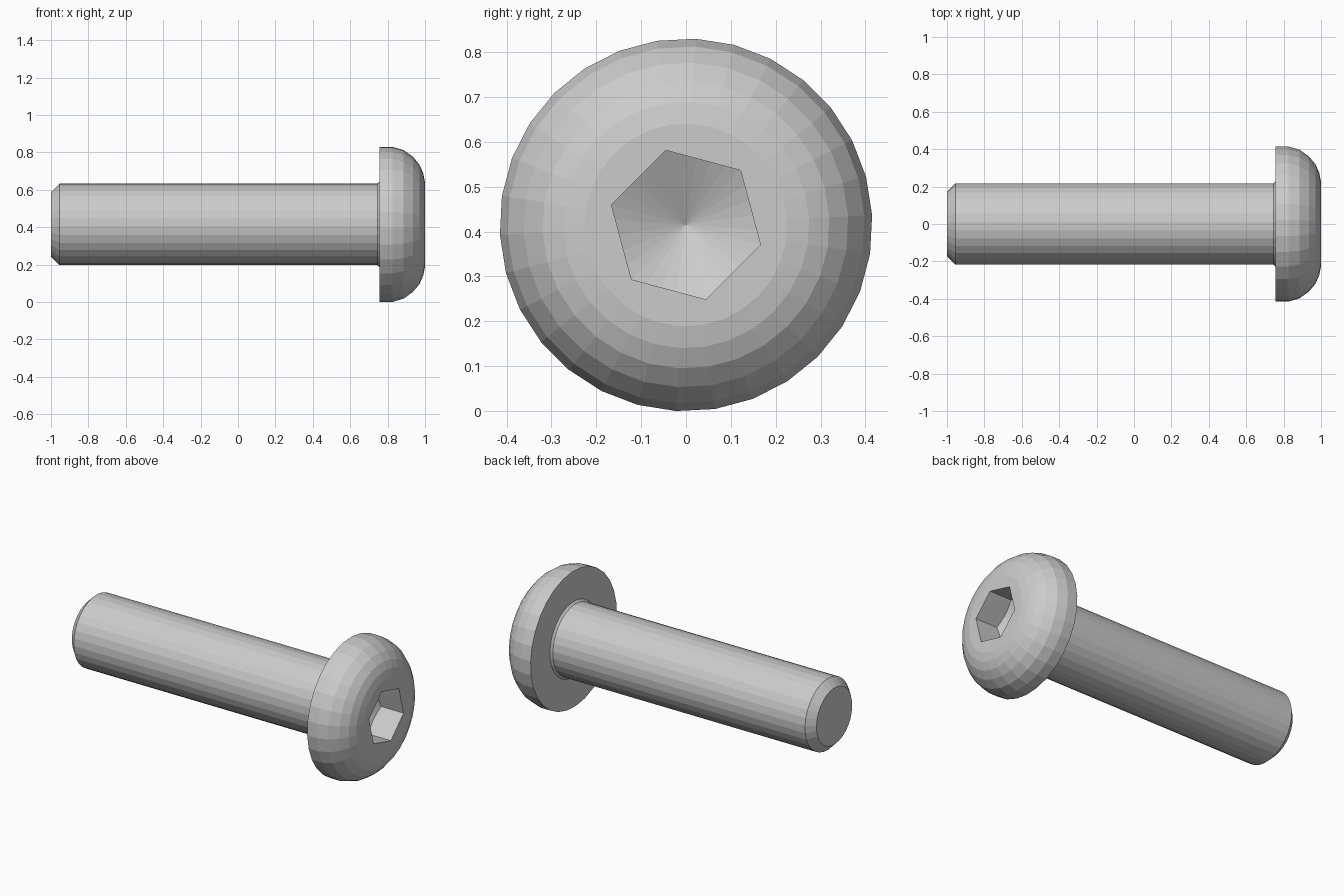
import bpy, bmesh, math

if "Cube" in bpy.data.objects:
    bpy.data.objects.remove(bpy.data.objects["Cube"])

SEG = 30
AXIS_Z = 0.415
HEX_R = 0.172


def circle(x, r, start=3):
    """Ring of points around the screw axis; angle measured from +y to +z."""
    return [(x, r * math.cos(math.radians(start + i * 360 / SEG)),
             AXIS_Z + r * math.sin(math.radians(start + i * 360 / SEG)))
            for i in range(SEG)]


def hexagon(x, start=-15, slope=0.0):
    """Hexagonal ring with SEG points; slope sinks points nearer the axis."""
    pts, per = [], SEG // 6
    for k in range(6):
        a, b = (math.radians(start + 60 * (k + j)) for j in (0, 1))
        for j in range(per):
            t = j / per
            y = HEX_R * (math.cos(a) * (1 - t) + math.cos(b) * t)
            z = HEX_R * (math.sin(a) * (1 - t) + math.sin(b) * t)
            pts.append((x - slope * (HEX_R - math.hypot(y, z)), y, AXIS_Z + z))
    return pts


# Shaft with chamfered tip and small fillet, then the domed button head
profile = [(-1, 0.172), (-0.955, 0.218), (0.745, 0.218), (0.757, 0.23),
           (0.757, 0.4155), (0.825, 0.4155), (0.885, 0.398), (0.935, 0.362),
           (0.97, 0.32), (0.99, 0.275), (1.0, 0.226)]
rings = [circle(x, r) for x, r in profile]

# Hex socket: rim, then wall bottom where it meets the conical floor
rings += [hexagon(1.0), hexagon(0.85, slope=0.5)]

bm = bmesh.new()
loops = [[bm.verts.new(p) for p in ring] for ring in rings]
for a, b in zip(loops, loops[1:]):
    for i in range(SEG):
        j = (i + 1) % SEG
        bm.faces.new((a[i], a[j], b[j], b[i]))

# Flat tip and conical socket floor
bm.faces.new(loops[0][::-1])
apex = bm.verts.new((0.85 - 0.5 * HEX_R, 0, AXIS_Z))
for i in range(SEG):
    bm.faces.new((loops[-1][i], loops[-1][(i + 1) % SEG], apex))

bmesh.ops.recalc_face_normals(bm, faces=bm.faces)
mesh = bpy.data.meshes.new("button_head_screw")
bm.to_mesh(mesh)
bm.free()
screw = bpy.data.objects.new("button_head_screw", mesh)
bpy.context.collection.objects.link(screw)
